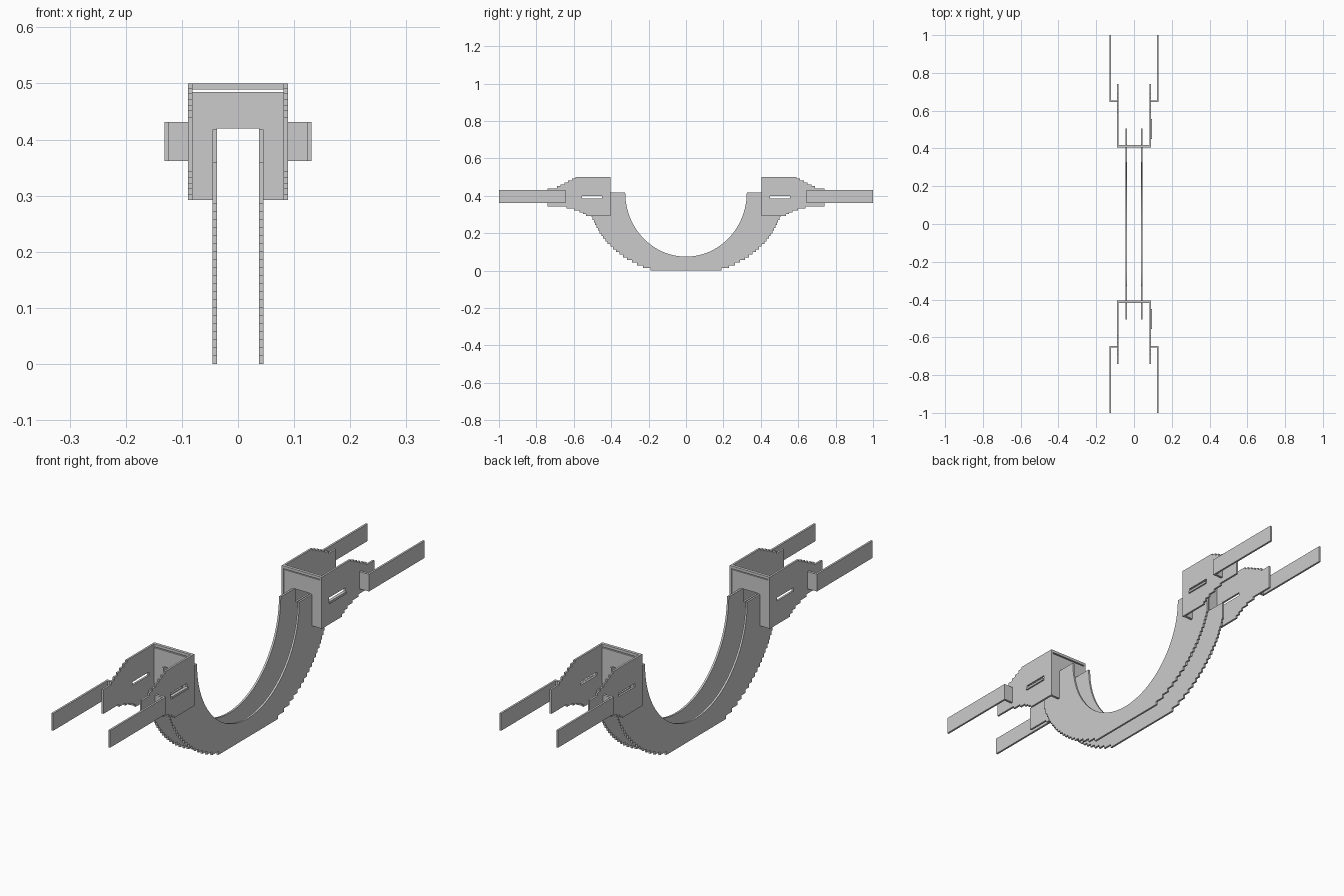
import bpy, bmesh, math

if "Cube" in bpy.data.objects:
    bpy.data.objects.remove(bpy.data.objects["Cube"])

T = 0.008  # sheet thickness


def finish(name, bm):
    bmesh.ops.recalc_face_normals(bm, faces=bm.faces)
    me = bpy.data.meshes.new(name)
    bm.to_mesh(me)
    bm.free()
    ob = bpy.data.objects.new(name, me)
    bpy.context.collection.objects.link(ob)
    return ob


def plate(name, pts, x0, x1):
    """Extrude a (y, z) outline along x."""
    bm = bmesh.new()
    f = bm.faces.new([bm.verts.new((x0, y, z)) for y, z in pts])
    r = bmesh.ops.extrude_face_region(bm, geom=[f])
    vs = [v for v in r["geom"] if isinstance(v, bmesh.types.BMVert)]
    bmesh.ops.translate(bm, verts=vs, vec=(x1 - x0, 0, 0))
    return finish(name, bm)


def box(name, x, y, z):
    y = sorted(y)
    return plate(name, [(y[0], z[0]), (y[1], z[0]), (y[1], z[1]), (y[0], z[1])], *x)


def stairs(pts):
    """Turn a list of (y, z) corners into a staircase: run along y, then along z."""
    out = [pts[0]]
    for (ya, za), (yb, zb) in zip(pts, pts[1:]):
        out += [(yb, za), (yb, zb)]
    return out


# U-shaped side plates: smooth inner curve, stepped outer edge
N = 22
outer = [(0.165, 0.0)]
for i in range(1, N):
    z = 0.30 * i / (N - 1)
    outer.append((0.523 * math.sqrt(1 - ((0.42 - z - 0.005) / 0.43) ** 2), z))
outer = stairs(outer)
outer[-1] = (outer[-1][0], 0.29)
half = outer + [(0.505, 0.29), (0.505, 0.36), (0.42, 0.36), (0.42, 0.418)]
inner = [(0.325 * math.cos(a), 0.418 - 0.343 * math.sin(a))
         for a in [math.pi * i / 48 for i in range(49)]]
outline = half + inner + [(-y, z) for y, z in reversed(half)]
for s in (-1, 1):
    plate("curved_side_plate", outline, s * 0.041 - T / 2, s * 0.041 + T / 2)

# Housing side outline with stepped taper towards the open end
low = stairs([(0.405, 0.292), (0.535, 0.302), (0.55, 0.312), (0.57, 0.322),
              (0.60, 0.332), (0.64, 0.342), (0.74, 0.35)])
top = stairs([(0.405, 0.5), (0.59, 0.492), (0.61, 0.482), (0.63, 0.472),
              (0.65, 0.462), (0.67, 0.452), (0.69, 0.44), (0.74, 0.428)])
side = low + top[::-1]

for e in (-1, 1):
    # Slot cutter shared by both housing sides
    cutter = box("slot_cutter", (-0.12, 0.12), (e * 0.45, e * 0.555), (0.386, 0.4))
    cutter.hide_render = True
    cutter.hide_viewport = True
    cutter.display_type = 'WIRE'
    for s in (-1, 1):
        # Housing side with slot
        p = plate("housing_side", [(e * y, z) for y, z in side],
                  s * 0.085 - T / 2, s * 0.085 + T / 2)
        m = p.modifiers.new("slot", 'BOOLEAN')
        m.object = cutter
        m.operation = 'DIFFERENCE'
        m.solver = 'EXACT'
        # End panel leg beside the curved plates
        xs = sorted((s * 0.0375, s * 0.081))
        box("end_panel_leg", xs, (e * 0.407, e * 0.417), (0.292, 0.42))
        # Arm and its bracket
        box("arm", (s * 0.127 - T / 2, s * 0.127 + T / 2), (e * 0.645, e), (0.362, 0.431))
        xs = sorted((s * 0.089, s * 0.123))
        box("arm_bracket", xs, (e * 0.645, e * 0.655), (0.362, 0.431))
    # End panel with narrow gap under its top rail
    box("end_panel", (-0.081, 0.081), (e * 0.407, e * 0.417), (0.42, 0.485))
    box("end_top_rail", (-0.081, 0.081), (e * 0.405, e * 0.417), (0.489, 0.5))
    # Small ledge under the slot, on one side only
    box("slot_ledge", (0.089, 0.095), (e * 0.45, e * 0.555), (0.378, 0.387))
